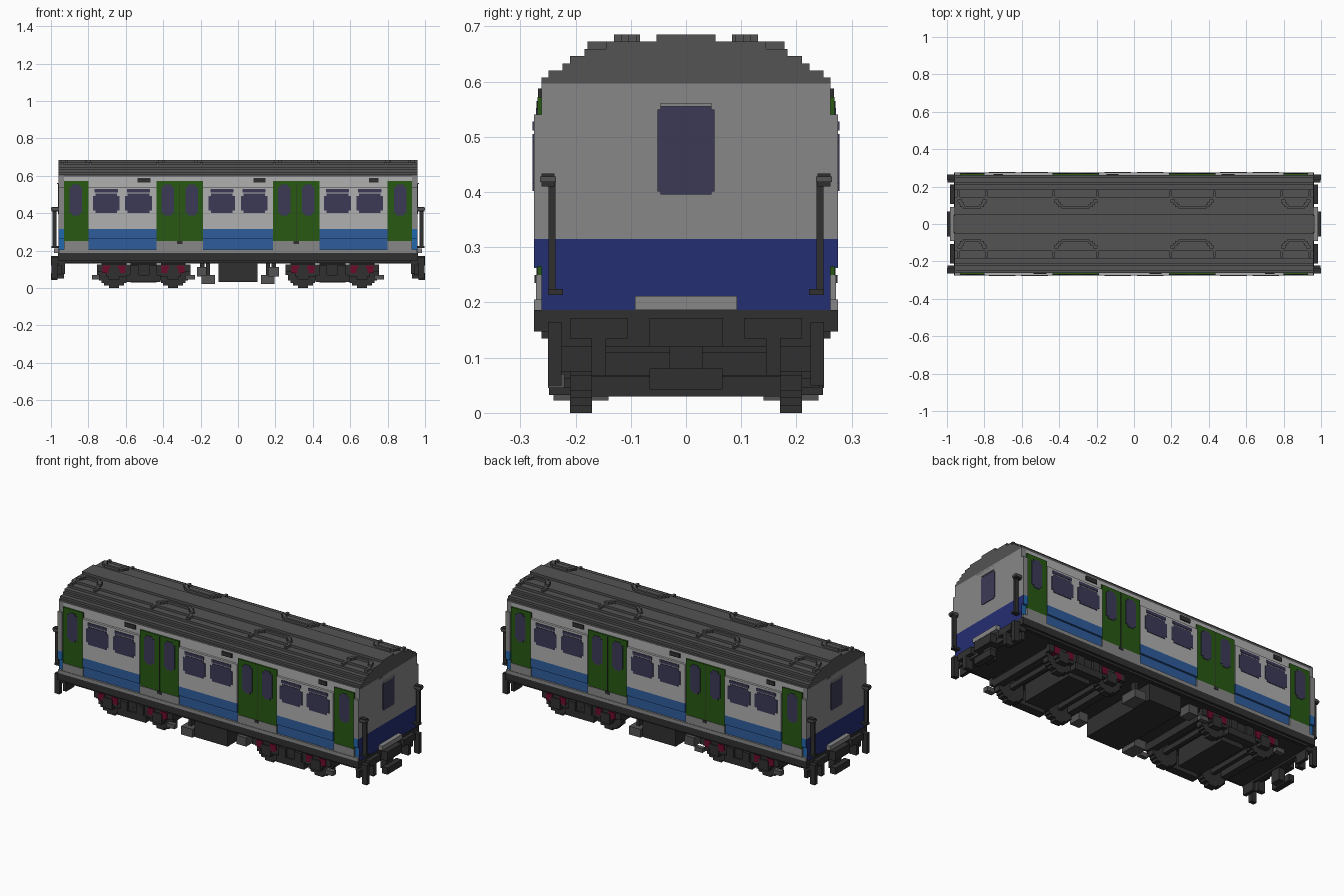
import bpy, bmesh, math

if "Cube" in bpy.data.objects:
    bpy.data.objects.remove(bpy.data.objects["Cube"], do_unlink=True)

V = 0.0132  # block step


def lin(c):
    c /= 255
    return c / 12.92 if c <= 0.04045 else ((c + 0.055) / 1.055) ** 2.4


def material(name, r, g, b):
    m = bpy.data.materials.new(name)
    col = (lin(r), lin(g), lin(b), 1)
    m.diffuse_color = col
    m.use_nodes = True
    p = m.node_tree.nodes["Principled BSDF"]
    p.inputs["Base Color"].default_value = col
    p.inputs["Roughness"].default_value = 0.8
    return m


WHITE = material("white panel", 176, 176, 176)
SILVER = material("silver", 135, 135, 135)
ROOF = material("roof grey", 83, 83, 83)
BLACK = material("underframe black", 48, 48, 48)
BLUE = material("panel blue", 46, 92, 156)
SKY = material("corner blue", 34, 104, 172)
NAVY = material("navy", 37, 46, 115)
GREEN = material("door green", 39, 88, 18)
GLASS = material("window glass", 60, 58, 86)
RED = material("axle red", 108, 12, 42)


def build(name, mat, boxes, turn=True):
    """Joined boxes (x0, x1, y0, y1, z0, z1), repeated half a turn about z."""
    bm = bmesh.new()
    for x0, x1, y0, y1, z0, z1 in boxes:
        for s in ((1, -1) if turn else (1,)):
            vs = bmesh.ops.create_cube(bm, size=1)["verts"]
            for v in vs:
                v.co = (s * ((x0 + x1) / 2 + v.co.x * (x1 - x0)),
                        s * ((y0 + y1) / 2 + v.co.y * (y1 - y0)),
                        (z0 + z1) / 2 + v.co.z * (z1 - z0))
    me = bpy.data.meshes.new(name)
    bm.to_mesh(me)
    bm.free()
    me.materials.append(mat)
    ob = bpy.data.objects.new(name, me)
    bpy.context.collection.objects.link(ob)
    return ob


def flip(boxes):
    """Add the copies mirrored across y."""
    return boxes + [(a, b, -d, -c, e, f) for a, b, c, d, e, f in boxes]


def pane(x0, x1, y0, y1, z0, z1, along_x=True, r=V):
    """Plate with stepped corners."""
    if along_x:
        return [(x0 + r, x1 - r, y0, y1, z0, z1), (x0, x1, y0, y1, z0 + r, z1 - r)]
    return [(x0, x1, y0 + r, y1 - r, z0, z1), (x0, x1, y0, y1, z0 + r, z1 - r)]


# Body shell
build("body_core", SILVER, [(-.957, .957, -.258, .258, .186, .6)], False)
build("corner_posts", SILVER, flip([(.93, .957, -.275, -.25, .315, .54),
                                    (.93, .957, -.262, -.25, .54, .6)]))
build("corner_skirts", SKY, flip([(.93, .957, -.275, -.25, .265, .315),
                                  (.93, .957, -.262, -.25, .2, .265)]))
build("floor_sills", SILVER, [(-.957, .957, -.275, -.25, .186, .205)])

# Side panels between the doors
bays = [(-.80, -.437), (-.187, .187), (.437, .80)]
build("upper_panels", WHITE, [(a, b, -.275, -.25, .315, .54) for a, b in bays])
build("cantrail", WHITE, [(-.93, .93, -.262, -.25, .54, .597)])
build("waist_panels", BLUE, [(a, b, -.275, -.25, .262, .315) for a, b in bays])
build("skirt_panels", BLUE, [(a, b, -.264, -.25, .205, .262) for a, b in bays])

# Doors
doors = [(-.93, -.80), (-.437, -.187), (.187, .437), (.80, .93)]
build("doors", GREEN, [(a, b, -.269, -.25, .25, .572) for a, b in doors])
build("door_steps", SILVER, [(a, b, -.272, -.25, .2, .25) for a, b in doors])
build("door_seams", BLACK, [(s * .312 - .002, s * .312 + .002, -.2705, -.26, .25, .565)
                            for s in (-1, 1)]
      + [(s * .312 - .014, s * .312 + .014, -.274, -.26, .235, .25) for s in (-1, 1)])
panes = []
for c in (-.376, -.248, .248, .376, -.868, .868):
    panes += pane(c - .033, c + .033, -.272, -.265, .388, .552)
build("door_windows", GLASS, panes)

# Saloon windows with a narrow vent light above
panes = []
for c in (-.618, 0, .618):
    for x in (c - .086, c + .086):
        panes += pane(x - .071, x + .071, -.278, -.271, .402, .505)
        panes.append((x - .062, x + .062, -.278, -.271, .511, .528))
build("saloon_windows", GLASS, panes)
build("side_vents", BLACK, [(a, b, -.268, -.25, .563, .587)
                            for a, b in ((-.538, -.467), (.083, .147), (.70, .75))])

# Carriage ends
build("end_walls", SILVER, [(.955, .96, -.275, .275, .315, .54),
                            (.955, .96, -.262, .262, .54, .596)])
build("end_skirts", NAVY, [(.955, .96, -.275, .275, .265, .315),
                           (.955, .96, -.262, .262, .186, .265)])
build("end_windows", GLASS, pane(.955, .963, -.052, .052, .395, .555, False, .006))
build("end_window_hoods", SILVER, [(.955, .967, -.046, .046, .555, .561)])
build("end_steps", SILVER, [(.955, .985, -.092, .092, .186, .212)])
build("end_handrails", BLACK, flip([(.97, .993, .236, .249, .215, .42),
                                    (.955, .997, .238, .262, .41, .433),
                                    (.955, .997, .223, .25, .213, .224)]))
build("handrail_caps", ROOF, flip([(.958, 1.0, .235, .264, .418, .428)]))

# Stepped roof: half width and top height of each layer
layers = [(.262, .607), (.249, .62), (.224, .633), (.21, .646),
          (.184, .659), (.145, .672), (.053, .685)]
roof, z = [], .594
for w, top in layers:
    roof.append((-.96, .96, -w, w, z, top))
    z = top
roof += [(s * .955 - .005, s * .955 + .005, -w, w, zz, .6)
         for s in (-1, 1) for w, zz in ((.092, .585), (.08, .578))]
build("roof", ROOF, roof, False)

# Curved rain strips above the doors
strips = []
for c, h in ((-.312, .125), (.312, .125), (-.865, .08), (.865, .08)):
    strips.append((c - h * .6, c + h * .6, .083, .096, .66, .685))
    for s in (-1, 1):
        for i, (f, y) in enumerate(((.65, .096), (.74, .109), (.84, .122))):
            strips.append((c + s * h * f - .012, c + s * h * f + .012, y - .006, y + .008, .66, .685))
        strips.append((c + s * h * .93 - .007, c + s * h * .93 + .007, .125, .178, .65, .6725))
build("rain_strips", ROOF, flip(strips), False)

# Underframe
build("underframe", BLACK, [(-.93, .93, -.25, .25, .13, .19)], False)
build("solebars", BLACK, [(-.925, .925, -.275, -.24, .147, .186),
                          (-.925, .925, -.262, -.24, .135, .147)])
build("end_beams", BLACK, flip([(.925, .962, 0, .275, .147, .186),
                                (.925, .96, 0, .25, .12, .147),
                                (.925, .945, .17, .245, .075, .147),
                                (.94, .985, .106, .21, .135, .172),
                                (.94, .985, .145, .171, .068, .135)]))
build("couplers", BLACK, [(.94, 1.0, -.066, .066, .12, .172),
                          (.965, 1.0, -.066, .066, .042, .08),
                          (.93, .97, -.03, .03, .05, .13)])
build("buffer_steps", BLACK, flip([(.965, .997, .225, .25, .05, .165),
                                   (.95, .97, .225, .25, .13, .165)]))
build("equipment_case", BLACK, [(-.105, .105, -.245, .245, .033, .135)], False)
build("small_cases", ROOF, [(-.195, -.122, -.24, -.14, .022, .07),
                            (.16, .22, -.24, -.17, .062, .112)])
build("case_hangers", BLACK, [(-.17, -.15, -.21, -.18, .065, .135),
                              (.178, .202, -.22, -.19, .11, .135)])

# Bogies
frames, wheels, axle_boxes, springs, guards = [], [], [], [], []
R = .08
for c in (-.505, .505):
    frames += [(c - .25, c + .25, .21, .235, .085, .125),
               (c - .20, c + .20, .205, .236, .062, .09),
               (c - .09, c + .09, .2, .248, .032, .07),
               (c - .07, c + .07, -.17, .17, .03, .13),
               (c - .25, c - .21, -.21, .21, .068, .11),
               (c + .21, c + .25, -.21, .21, .068, .11)]
    springs += [(c + k - .022, c + k + .022, .225, .249, .07, .12) for k in (-.05, .05)]
    guards.append((c + .225, c + .275, .225, .25, .045, .07))
    for a in (c - .158, c + .158):
        # wheel as stepped block rows
        for i in range(12):
            dz = -R + (i + .5) * R / 6
            hw = math.sqrt(R * R - dz * dz)
            hw = max(V, round(hw / V) * V)
            wheels.append((a - hw, a + hw, .17, .21, R + dz - R / 12, R + dz + R / 12))
        frames += [(a - .012, a + .012, -.17, .17, R - .014, R + .014),
                   (a - .03, a + .03, .21, .243, .045, .105)]
        axle_boxes += [(a + k - .02, a + k + .02, .21, .24, .08, .12) for k in (-.042, .042)]
build("bogie_frames", BLACK, flip(frames), False)
build("wheels", BLACK, flip(wheels), False)
build("axle_boxes", RED, flip(axle_boxes), False)
build("bogie_springs", BLACK, flip(springs), False)
build("bogie_guards", ROOF, flip(guards)[:1] + flip(guards)[2:3], False)
build("bogie_steps", ROOF, [(.73, .78, -.25, -.22, .045, .07)])
